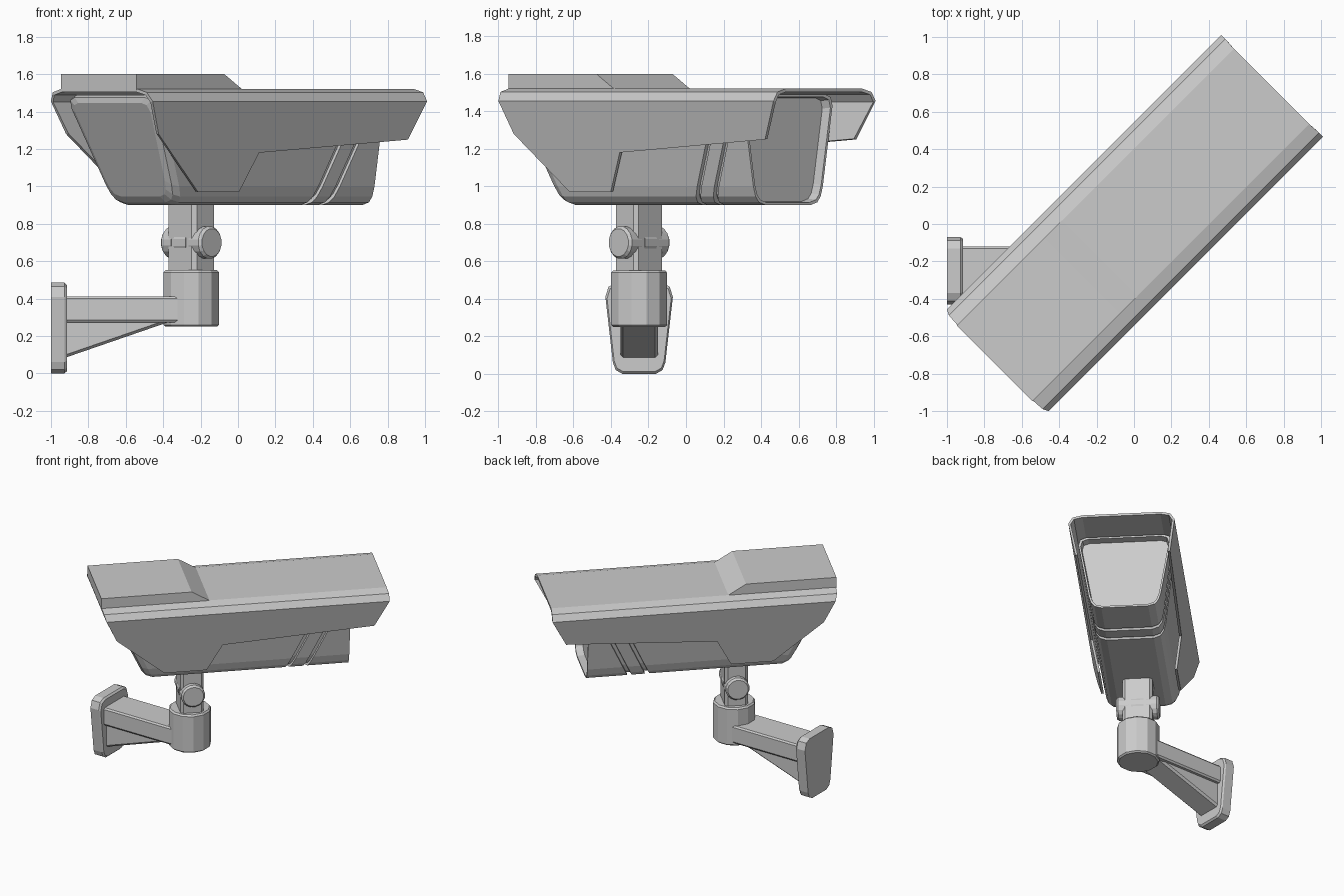
import bpy, bmesh, math
from mathutils import Matrix, Vector

if "Cube" in bpy.data.objects:
    bpy.data.objects.remove(bpy.data.objects["Cube"])

TURN = math.radians(45)          # camera axis runs along +x+y
POST = (-0.25, -0.25)            # centre of the mounting post


def finish(name, bm, loc=(0, 0, 0), turn=0.0):
    bmesh.ops.recalc_face_normals(bm, faces=bm.faces)
    me = bpy.data.meshes.new(name)
    bm.to_mesh(me)
    bm.free()
    ob = bpy.data.objects.new(name, me)
    ob.location = loc
    ob.rotation_euler.z = turn
    bpy.context.collection.objects.link(ob)
    return ob


def loft(name, rings, loc=(0, 0, 0), turn=0.0):
    """Skin closed rings of equal length and cap both ends."""
    bm = bmesh.new()
    vs = [[bm.verts.new(p) for p in r] for r in rings]
    n = len(vs[0])
    for a, b in zip(vs, vs[1:]):
        for i in range(n):
            j = (i + 1) % n
            bm.faces.new((a[i], a[j], b[j], b[i]))
    bm.faces.new(vs[0])
    bm.faces.new(vs[-1])
    return finish(name, bm, loc, turn)


def mirrored(half):
    return half + [(-a, b) for a, b in reversed(half)]


def circle(r, sides=12):
    return [(r * math.cos(2 * math.pi * (i + .5) / sides),
             r * math.sin(2 * math.pi * (i + .5) / sides)) for i in range(sides)]


# Camera housing: rounded trapezoid section, sheared rings, two slanted grooves
section = mirrored([(.28, 1.49), (.322, 1.475), (.335, 1.43), (.262, 1.0),
                    (.245, .945), (.22, .915), (.17, .90)])


def body_ring(u0, k, inset):
    s = 1 - inset / .3
    return [(u0 + k * ((z - 1.2) * s + .3), v * s, 1.2 + (z - 1.2) * s) for v, z in section]


stations = [(-.715, -.467, .045), (-.70, -.467, .015), (-.66, -.467, 0)]
for g in (.30, .43):                                   # grooves
    stations += [(g, .46, 0), (g + .003, .46, .018), (g + .03, .46, .018), (g + .033, .46, 0)]
stations += [(.77, 0, 0), (.77, 0, .014), (.715, 0, .02)]   # front rim and recessed window
loft("camera_housing", [body_ring(*s) for s in stations], turn=TURN)

# Sun hood: open shell, two cut-out side walls joined by a chamfered roof
bm = bmesh.new()
roof = [(.385, 1.455, -1.03, 1.045), (.355, 1.503, -1.045, 1.045), (.285, 1.522, -1.05, 1.04)]
roof += [(-v, z, a, b) for v, z, a, b in reversed(roof)]
rows = [(bm.verts.new((a, v, z)), bm.verts.new((b, v, z))) for v, z, a, b in roof]
for p, q in zip(rows, rows[1:]):
    bm.faces.new((p[0], p[1], q[1], q[0]))
cutout = [(.94, 1.25), (-.17, 1.18), (-.28, .97), (-.59, .97), (-.95, 1.28)]
for row, side in ((rows[0], 1), (rows[-1], -1)):
    low = [bm.verts.new((u, side * (.385 - .2 * (1.455 - z)), z)) for u, z in cutout]
    bm.faces.new([row[0], row[1]] + low)
bmesh.ops.recalc_face_normals(bm, faces=bm.faces)
bm.faces.ensure_lookup_table()
if bm.faces[2].normal.z < 0:
    bmesh.ops.reverse_faces(bm, faces=bm.faces)
me = bpy.data.meshes.new("sun_hood")
bm.to_mesh(me)
bm.free()
hood = bpy.data.objects.new("sun_hood", me)
hood.rotation_euler.z = TURN
bpy.context.collection.objects.link(hood)
mod = hood.modifiers.new("shell", 'SOLIDIFY')
mod.thickness = .018
mod.offset = -1

# Raised block on the rear of the roof
block = [(-1.053, 1.515), (-1.053, 1.6), (-.39, 1.6), (-.26, 1.522), (-.26, 1.515)]
loft("roof_block", [[(u, v, z) for u, z in block] for v in (-.287, .287)], turn=TURN)

# Neck with chamfered corners between the housing and the post
a, b, c = .085, .108, .02
neck = [(a, b - c), (a - c, b), (c - a, b), (-a, b - c),
        (-a, c - b), (c - a, -b), (a - c, -b), (a, c - b)]
loft("neck", [[(u, v, z) for u, v in neck] for z in (.53, .93)], (*POST, 0), TURN)


# Tilt joint: two bevelled ears and a middle knuckle
def barrel(name, stops):
    loft(name, [[(p, v, .70 + q) for p, q in circle(r, 16)] for v, r in stops],
         (*POST, 0), TURN)


for side, label in ((1, "left"), (-1, "right")):
    barrel("joint_ear_" + label,
           [(side * v, r) for v, r in ((.065, .088), (.14, .088), (.155, .075))])
barrel("joint_knuckle", [(-.045, .092), (.045, .092)])

# Round post
loft("post", [[(x, y, z) for x, y in circle(r)] for z, r in
              ((.25, .143), (.26, .154), (.54, .154), (.552, .143))], (*POST, 0))

# Arm with bevelled edges, and the wedge under it
arm = mirrored([(.12, .412), (.13, .40), (.13, .285), (.12, .272)])
loft("arm", [[(x, y, z) for y, z in arm] for x in (-.93, -.28)], (0, POST[1], 0))


def wedge_ring(x, z):
    return [(x, y, h) for y, h in mirrored([(.10, .30), (.10, z + .015), (.085, z)])]


loft("arm_wedge", [wedge_ring(-.93, .082), wedge_ring(-.37, .275)], (0, POST[1], 0))

# Wall plate, wider at the top, with a bevelled front edge
plate = mirrored([(.12, .485), (.163, .465), (.18, .41), (.14, .06), (.125, .02), (.09, 0)])
loft("wall_plate", [[(x, y * s, .24 + (z - .24) * s) for y, z in plate]
                    for x, s in ((-1.0, 1), (-.928, 1), (-.915, .95))], (0, POST[1], 0))
